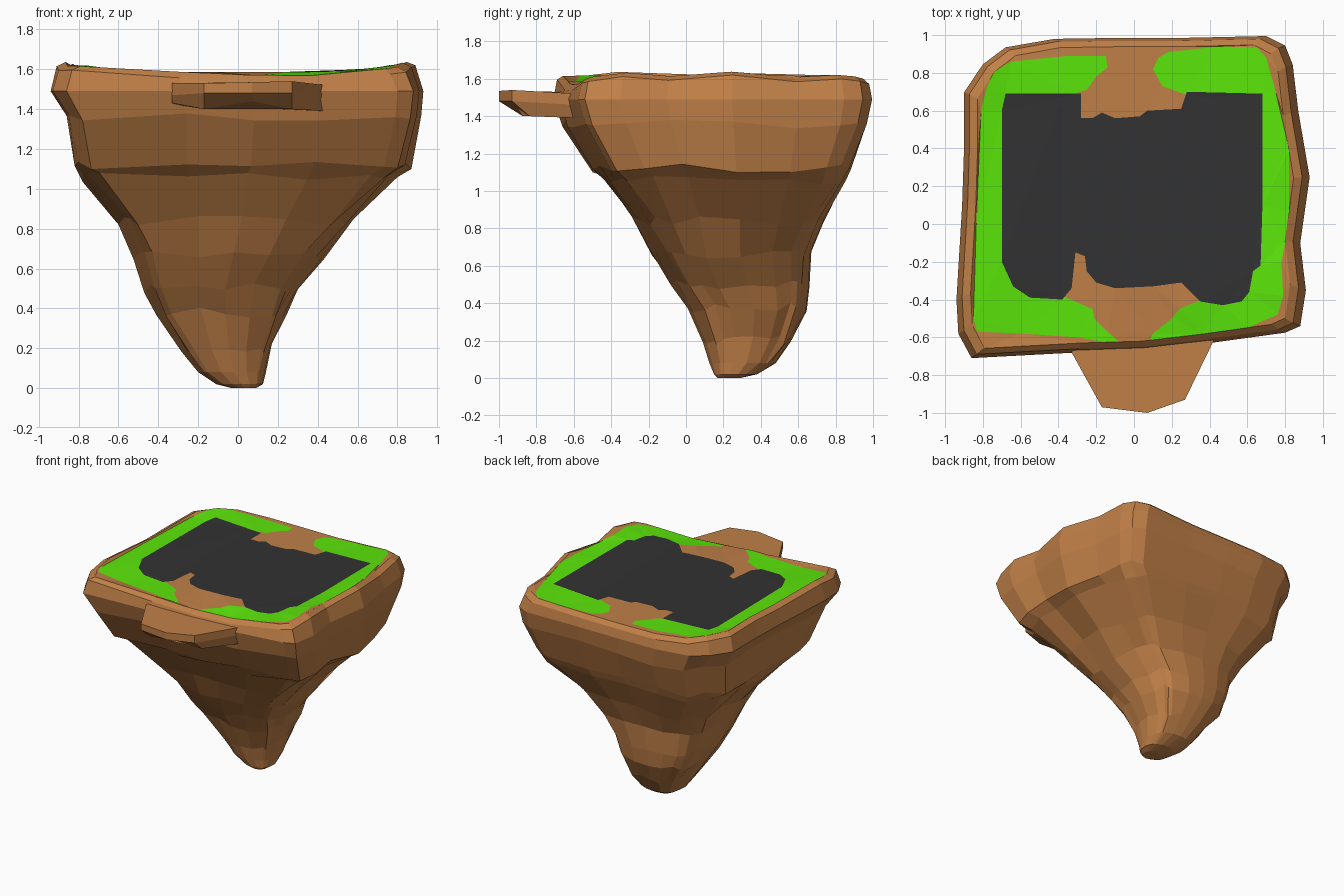
import bpy, bmesh, math, random
from mathutils import Vector
from mathutils.geometry import delaunay_2d_cdt

if "Cube" in bpy.data.objects:
    bpy.data.objects.remove(bpy.data.objects["Cube"])

random.seed(4)


def material(name, rgb):
    m = bpy.data.materials.new(name)
    m.diffuse_color = (*rgb, 1)
    m.use_nodes = True
    m.node_tree.nodes["Principled BSDF"].inputs["Base Color"].default_value = m.diffuse_color
    return m


earth = material("earth brown", (0.53, 0.215, 0.064))
grass = material("grass green", (0.105, 0.79, 0.003))
dark = material("dark ground", (0.032, 0.032, 0.032))


def finish(bm, name, mats, recalc=True):
    if recalc:
        bmesh.ops.recalc_face_normals(bm, faces=bm.faces)
    me = bpy.data.meshes.new(name)
    bm.to_mesh(me)
    bm.free()
    for m in mats:
        me.materials.append(m)
    ob = bpy.data.objects.new(name, me)
    bpy.context.collection.objects.link(ob)
    return ob


def bridge(bm, a, b):
    n = len(a)
    for i in range(n):
        bm.faces.new((a[i], a[(i + 1) % n], b[(i + 1) % n], b[i]))


def inside(p, poly):
    hit = False
    for (x1, y1), (x2, y2) in zip(poly, poly[1:] + poly[:1]):
        if (y1 > p[1]) != (y2 > p[1]) and p[0] < (x2 - x1) * (p[1] - y1) / (y2 - y1) + x1:
            hit = not hit
    return hit


# Plan outline of the island, counter-clockwise
outline = [(-.86, -.71), (-.3, -.68), (.05, -.67), (.4, -.63), (.8, -.575), (.88, -.54),
           (.91, -.35), (.88, -.1), (.93, .25), (.87, .6), (.84, .85), (.8, .95), (.7, 1),
           (.25, .99), (-.1, .99), (-.42, .985), (-.68, .94), (-.8, .85), (-.9, .7),
           (-.9, .4), (-.91, .1), (-.94, -.4), (-.93, -.58)]


def ring_points(x0, x1, y0, y1, square):
    """Outline blended towards a circle and fitted to the given bounds."""
    pts = []
    for x, y in outline:
        u, v = (x + .005) / .935, (y - .145) / .855
        a = math.atan2(v, u)
        # The back left corner stays fuller towards the tip
        s = square + (1 - square) * (.45 if u < 0 < v else 0)
        pts.append((u * s + math.cos(a) * (1 - s), v * s + math.sin(a) * (1 - s)))
    us, vs = [p[0] for p in pts], [p[1] for p in pts]
    return [(x0 + (x1 - x0) * (u - min(us)) / (max(us) - min(us)),
             y0 + (y1 - y0) * (v - min(vs)) / (max(vs) - min(vs))) for u, v in pts]


def top_z(x, y):
    """Gently dished top with wavy sides and a dip in the front edge."""
    side = min(1.1, abs(x) / .85) ** 4
    dip = .03 * max(0, 1 - abs(x - .25) / .4) * min(1, max(0, (-.45 - y) / .15))
    return 1.586 + side * (.042 + .012 * math.cos(2 * math.pi * (y + .27) / .55)) - dip


# Rock body: height, x range, y range, squareness
rings = [(0, -.03, .09, .17, .29, 0), (.02, -.11, .125, .15, .38, .1),
         (.08, -.20, .14, .125, .48, .15), (.20, -.285, .17, .09, .57, .25),
         (.38, -.41, .245, .01, .645, .35), (.50, -.47, .30, -.08, .66, .4),
         (.66, -.525, .43, -.19, .67, .48), (.84, -.60, .58, -.29, .745, .58),
         (1.06, -.78, .80, -.44, .86, .8), (1.12, -.82, .87, -.50, .885, .85),
         (1.36, -.86, .92, -.66, .967, .95), (1.49, -.94, .93, -.71, .995, 1)]
bm = bmesh.new()
previous = None
for z, x0, x1, y0, y1, square in rings:
    j = .025 if .1 < z < 1.4 else 0
    ring = [bm.verts.new((x, y, z + random.uniform(-j, j)))
            for x, y in ring_points(x0, x1, y0, y1, square)]
    if previous:
        bridge(bm, previous, ring)
    else:
        bm.faces.new(ring[::-1])
    previous = ring

# Rim: bevelled step up to the top edge
for grow, drop in ((.015, .03), (.06, 0)):
    pts = ring_points(-.925 + grow, .905 - grow, -.70 + grow * .7, .99 - grow * .7, 1)
    ring = [bm.verts.new((x, y, top_z(x, y) - drop)) for x, y in pts]
    bridge(bm, previous, ring)
    previous = ring
rim = pts
finish(bm, "island_rock", [earth])

# Painted areas of the top surface
grass_left = [(-.15, .89), (-.35, .89), (-.65, .86), (-.75, .8), (-.78, .72), (-.81, .6),
              (-.835, 0), (-.85, -.5), (-.83, -.57), (-.6, -.58), (-.3, -.6), (-.06, -.64),
              (-.14, -.57), (-.21, -.5), (-.22, -.45), (-.38, -.38), (-.38, .67),
              (-.25, .71), (-.2, .78), (-.14, .83)]
grass_right = [(.1, .82), (.13, .88), (.18, .91), (.45, .94), (.65, .935), (.7, .88),
               (.75, .7), (.82, .4), (.82, 0), (.78, -.2), (.79, -.38), (.76, -.48),
               (.6, -.55), (.4, -.595), (.07, -.645), (.1, -.58), (.2, -.5), (.24, -.45),
               (.36, -.4), (.36, .67), (.26, .69), (.15, .73)]
ground = [(-.68, .69), (-.28, .69), (-.28, .56), (-.22, .56), (-.17, .59), (-.1, .56),
          (.03, .57), (.07, .6), (.25, .61), (.28, .7), (.68, .69), (.68, .1), (.67, -.22),
          (.63, -.25), (.61, -.36), (.57, -.41), (.47, -.43), (.35, -.41), (.25, -.31),
          (.1, -.33), (-.1, -.34), (-.2, -.31), (-.25, -.25), (-.26, -.17), (-.31, -.15),
          (-.33, -.34), (-.38, -.4), (-.55, -.39), (-.64, -.33), (-.7, -.2), (-.7, .6)]

# Top surface: triangulated so that colour borders are real edges
points, edges = [], []
for loop in (rim, grass_left, grass_right, ground):
    s, n = len(points), len(loop)
    points += [Vector(p) for p in loop]
    edges += [(s + i, s + (i + 1) % n) for i in range(n)]
verts, _, faces, *_ = delaunay_2d_cdt(points, edges, [], 0, 1e-5)
bm = bmesh.new()
tops = [bm.verts.new((p.x, p.y, top_z(p.x, p.y))) for p in verts]
for f in faces:
    c = sum((verts[i] for i in f), Vector((0, 0))) / len(f)
    if not inside(c, rim):
        continue
    face = bm.faces.new([tops[i] for i in f])
    if inside(c, ground):
        face.material_index = 2
    elif inside(c, grass_left) or inside(c, grass_right):
        face.material_index = 1
for f in bm.faces:
    f.normal_update()
    if f.normal.z < 0:
        f.normal_flip()
finish(bm, "island_top", [earth, grass, dark], recalc=False)

# Front ledge: x, y, top, lip and bottom heights
ledge = [(-.30, -.58, 1.55, 1.48, 1.42), (-.33, -.68, 1.53, 1.47, 1.43),
         (-.17, -.97, 1.53, 1.48, 1.40), (.07, -1.0, 1.535, 1.48, 1.44),
         (.27, -.93, 1.54, 1.48, 1.40), (.44, -.58, 1.52, 1.46, 1.39)]
bm = bmesh.new()
upper = [bm.verts.new((x, y, t)) for x, y, t, m, b in ledge]
middle = [bm.verts.new((x, y, m)) for x, y, t, m, b in ledge]
lower = [bm.verts.new((x, y * .9 if y < -.7 else y, b)) for x, y, t, m, b in ledge]
bridge(bm, lower, middle)
bridge(bm, middle, upper)
bm.faces.new(upper)
bm.faces.new(lower[::-1])
finish(bm, "front_ledge", [earth])
